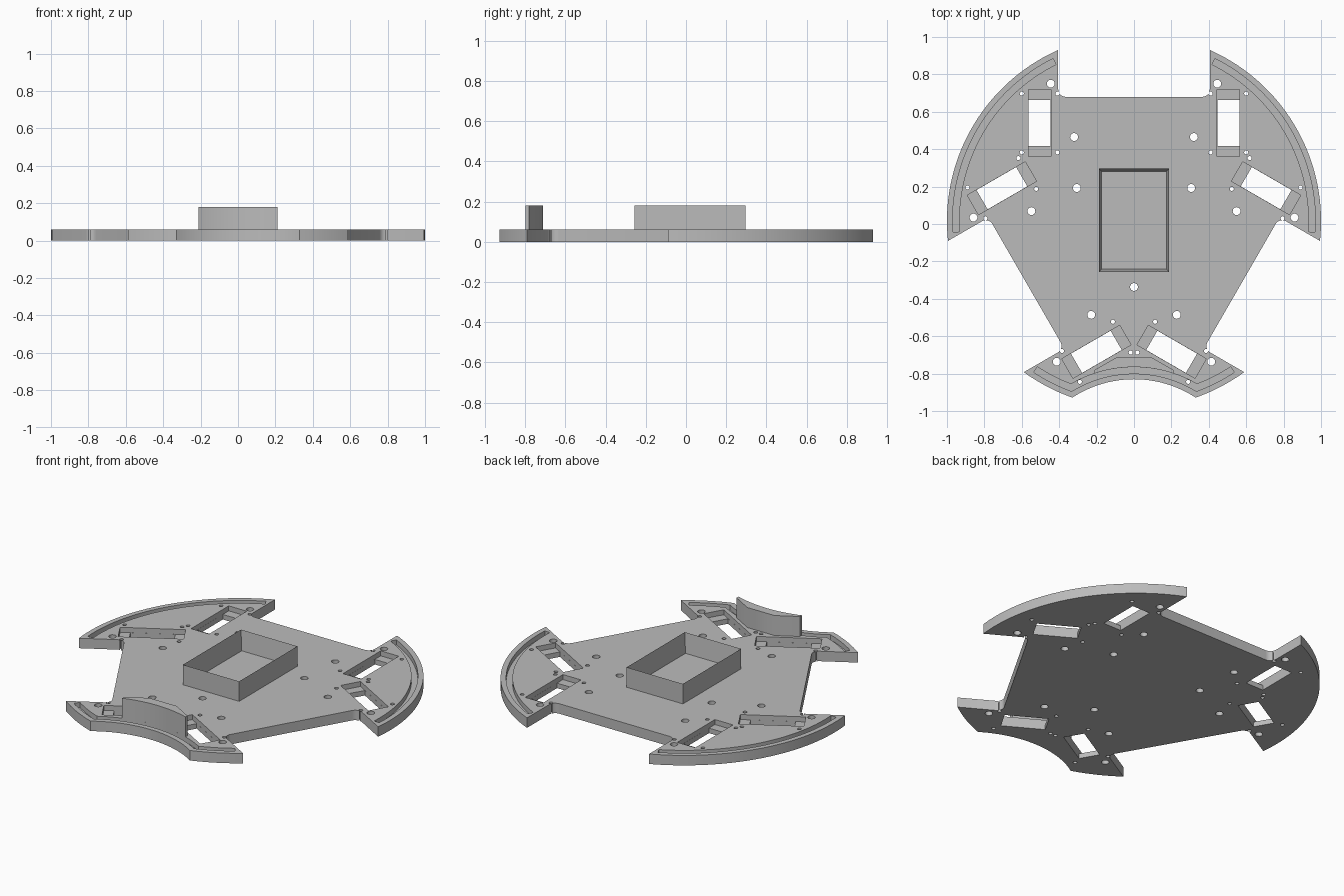
import bpy, bmesh
from math import sin, cos, radians, degrees, acos, asin, pi
from mathutils import Vector, Matrix

if "Cube" in bpy.data.objects:
    bpy.data.objects.remove(bpy.data.objects["Cube"], do_unlink=True)

OFFSET = Vector((0, 0.016))   # centre of the three-fold layout
THICK, TOP = 0.06, 0.18       # plate top, raised part top
RECESS = 0.03                 # floor height of pockets and grooves
BITE = 1.449                  # distance to the centre of the front scoop
SIDES = (30, 150)             # directions of the two side lobes

grey = bpy.data.materials.new("plain grey")
grey.use_nodes = True
grey.diffuse_color = (0.5, 0.5, 0.5, 1)
grey.node_tree.nodes["Principled BSDF"].inputs["Base Color"].default_value = (0.5, 0.5, 0.5, 1)


def arc(r, a, b, n=24, centre=(0, 0)):
    """Points on an arc from angle a to angle b, in degrees."""
    c = Vector(centre)
    angles = [radians(a + (b - a) * i / n) for i in range(n + 1)]
    return [c + Vector((r * cos(t), r * sin(t))) for t in angles]


def turn(points, angle):
    m = Matrix.Rotation(radians(angle), 2)
    return [m @ Vector(p) for p in points]


def box(cx, cy, w, h):
    return [Vector((cx + sx * w / 2, cy + sy * h / 2))
            for sx, sy in ((-1, -1), (1, -1), (1, 1), (-1, 1))]


def prism(bm, points, z0, z1):
    face = bm.faces.new([bm.verts.new((p.x, p.y + OFFSET.y, z0)) for p in points])
    out = bmesh.ops.extrude_face_region(bm, geom=[face])
    verts = [v for v in out["geom"] if isinstance(v, bmesh.types.BMVert)]
    bmesh.ops.translate(bm, verts=verts, vec=(0, 0, z1 - z0))


def finish(bm, name):
    bmesh.ops.recalc_face_normals(bm, faces=bm.faces)
    mesh = bpy.data.meshes.new(name)
    bm.to_mesh(mesh)
    bm.free()
    mesh.materials.append(grey)
    ob = bpy.data.objects.new(name, mesh)
    bpy.context.collection.objects.link(ob)
    return ob


def solid(name, outlines):
    bm = bmesh.new()
    for points, z0, z1 in outlines:
        prism(bm, points, z0, z1)
    return finish(bm, name)


def front_edge(r, scoop, half):
    """Front lobe edge: outer arc, concave scoop, outer arc."""
    y = (r * r - scoop * scoop + BITE * BITE) / (2 * BITE)
    a = degrees(acos(y / r))
    b = degrees(acos((BITE - y) / scoop))
    return (arc(r, -90 - half, -90 - a, 8)
            + arc(scoop, 90 + b, 90 - b, 24, (0, -BITE))[1:-1]
            + arc(r, -90 + a, -90 + half, 8))


def six_fold(points):
    """Mirror a shape across the 30 degree axis, then repeat it three times."""
    m = Matrix.Rotation(radians(60), 2) @ Matrix(((1, 0), (0, -1)))
    pair = [points, [m @ p for p in points][::-1]]
    return [turn(p, k) for k in (0, 120, 240) for p in pair]


# Plate outline: three lobes separated by filleted notches
notch = (arc(0.04, 0, -90, 8, (0.365, 0.704))
         + arc(0.04, -90, -180, 8, (-0.365, 0.704)))
outline = []
for lobe in SIDES:
    outline += arc(1.0, lobe - 36.1, lobe + 36.1, 40) + turn(notch, lobe - 30)
outline += front_edge(1.0, 0.603, 36.1) + turn(notch, -120)
plate = solid("base_plate", [(outline, 0, THICK)])

# Shallow recesses: slot end pockets and edge grooves
recesses = six_fold(box(0.505, 0.524, 0.12, 0.358))
for lobe in SIDES:
    recesses.append(arc(0.97, lobe - 33.5, lobe + 33.5, 40)
                    + arc(0.935, lobe + 33.5, lobe - 33.5, 40))
recesses.append(front_edge(0.97, 0.633, 33.5) + front_edge(0.935, 0.668, 33.5)[::-1])
recess_cutter = solid("recess_cutter", [(p, RECESS, 0.1) for p in recesses])

# Through cuts: slots, corner screw holes and mounting holes
cuts = six_fold(box(0.505, 0.524, 0.119, 0.245))
for corner in box(0.505, 0.524, 0.19, 0.314):
    cuts += six_fold(arc(0.011, 0, 345, 23, corner))
for x, y in ((0.445, 0.734), (0.32, 0.449)):
    cuts += six_fold(arc(0.021, 0, 345, 23, (x, y)))
for a in (30, 150, 270):
    cuts.append(arc(0.021, 0, 345, 23, arc(0.353, a, a, 1)[0]))
through_cutter = solid("through_cutter", [(p, -0.05, 0.12) for p in cuts])

for cutter in (recess_cutter, through_cutter):
    cutter.hide_render = True
    mod = plate.modifiers.new(cutter.name, 'BOOLEAN')
    mod.operation, mod.solver, mod.object = 'DIFFERENCE', 'EXACT', cutter
    bpy.context.view_layer.objects.active = plate
    bpy.ops.object.modifier_apply(modifier=mod.name)
    bpy.data.objects.remove(cutter, do_unlink=True)

# Open tray in the middle
bm = bmesh.new()
prism(bm, box(0, 0.004, 0.374, 0.552), THICK, TOP)
bmesh.ops.recalc_face_normals(bm, faces=bm.faces)
lid = max(bm.faces, key=lambda f: f.calc_center_median().z)
bmesh.ops.inset_region(bm, faces=[lid], thickness=0.02)
bmesh.ops.translate(bm, verts=lid.verts, vec=(0, 0, THICK + 0.002 - TOP))
tray = finish(bm, "centre_tray")

# Curved front wall with a faceted back
half = degrees(asin(0.21 / 0.668))
back = [Vector(p) for p in ((0.21, -0.796), (0.09, -0.727), (-0.09, -0.727), (-0.21, -0.796))]
wall = solid("front_wall", [(arc(0.668, 90 + half, 90 - half, 24, (0, -BITE)) + back, THICK, TOP)])

# Smooth curved sides, crisp edges
bpy.ops.object.select_all(action='DESELECT')
for ob in (plate, tray, wall):
    ob.select_set(True)
bpy.context.view_layer.objects.active = plate
bpy.ops.object.shade_smooth_by_angle(angle=radians(30))
